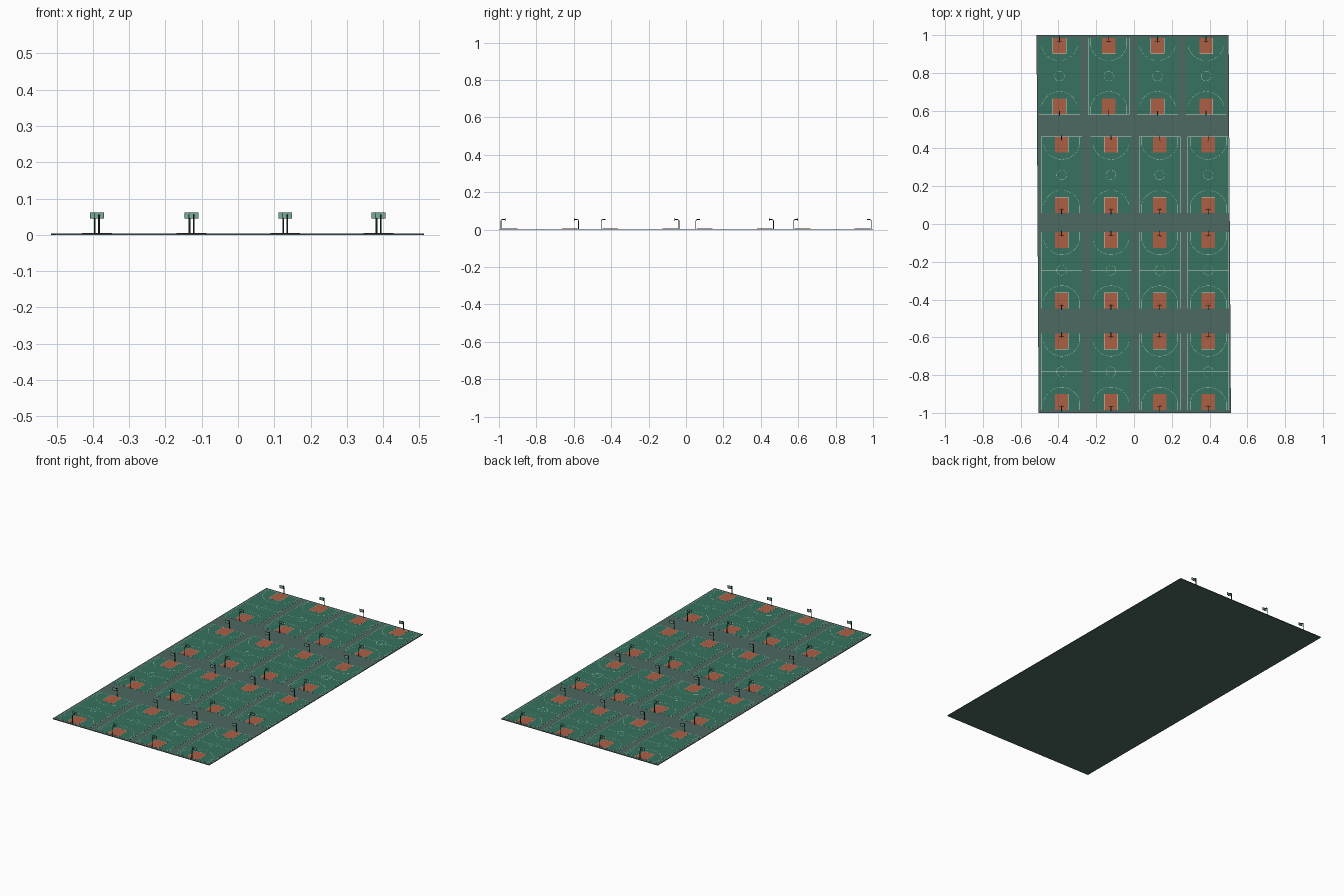
import bpy, bmesh
from math import pi, sin, cos, sqrt
from mathutils import Matrix

if "Cube" in bpy.data.objects:
    bpy.data.objects.remove(bpy.data.objects["Cube"])

M = 0.01446            # one metre in model units
TOP = 0.004            # top of the ground slab
PLATE = 0.0005         # thickness of the painted surfaces
HALF_L, HALF_W = 14 * M, 7.5 * M
BOARD_Y = HALF_L - 1.2 * M
RIM_Y = HALF_L - 1.575 * M
POST_Y = HALF_L + 0.005


def material(name, rgb):
    m = bpy.data.materials.new(name)
    m.diffuse_color = (*rgb, 1)
    m.use_nodes = True
    m.node_tree.nodes["Principled BSDF"].inputs["Base Color"].default_value = m.diffuse_color
    return m


asphalt = material("asphalt", (0.075, 0.14, 0.12))
green = material("court_green", (0.037, 0.17, 0.115))
red = material("key_red", (0.42, 0.115, 0.06))
white = material("line_white", (0.6, 0.75, 0.65))
dark = material("post_dark", (0.015, 0.05, 0.04))
glass = material("board_green", (0.2, 0.42, 0.33))


def to_mesh(bm, name, mat):
    me = bpy.data.meshes.new(name)
    bm.to_mesh(me)
    bm.free()
    me.materials.append(mat)
    return me


def boxes(name, mat, items):
    bm = bmesh.new()
    for loc, size in items:
        bmesh.ops.create_cube(bm, size=1, matrix=Matrix.Translation(loc) @ Matrix.Diagonal((*size, 1)))
    return to_mesh(bm, name, mat)


def ribbon(bm, pts, z, closed=False, w=0.0011):
    # flat painted line along a path
    n = len(pts)
    sides = []
    for i, (x, y) in enumerate(pts):
        a = pts[i - 1] if (i or closed) else pts[i]
        b = pts[(i + 1) % n] if (i < n - 1 or closed) else pts[i]
        dx, dy = b[0] - a[0], b[1] - a[1]
        d = sqrt(dx * dx + dy * dy)
        ox, oy = -dy / d * w / 2, dx / d * w / 2
        sides.append((bm.verts.new((x - ox, y - oy, z)), bm.verts.new((x + ox, y + oy, z))))
    for i in range(n if closed else n - 1):
        (a, b), (c, d) = sides[i], sides[(i + 1) % n]
        bm.faces.new((a, c, d, b))


def place(name, data, loc, turn=0):
    o = bpy.data.objects.new(name, data)
    o.location = loc
    o.rotation_euler.z = turn
    bpy.context.collection.objects.link(o)


# ground slab, very slightly skewed in plan
bm = bmesh.new()
face = bm.faces.new([bm.verts.new((x, y, 0)) for x, y in
                     ((-0.505, -1), (0.513, -1), (0.501, 1), (-0.516, 1))])
ext = bmesh.ops.extrude_face_region(bm, geom=[face])
bmesh.ops.translate(bm, vec=(0, 0, TOP), verts=[v for v in ext["geom"] if isinstance(v, bmesh.types.BMVert)])
bmesh.ops.recalc_face_normals(bm, faces=bm.faces)
place("ground_slab", to_mesh(bm, "ground_slab", asphalt), (0, 0, 0))

# court surface and the two painted keys
KEY_L, KEY_W = 5.8 * M, 4.9 * M
surface = boxes("court_surface", green, [((0, 0, PLATE / 2), (2 * HALF_W, 2 * HALF_L, PLATE))])
keys = boxes("court_keys", red, [((0, s * (HALF_L - KEY_L / 2), PLATE), (KEY_W, KEY_L, PLATE))
                                 for s in (-1, 1)])

# court markings
bm = bmesh.new()
z = PLATE * 1.9
for s in (-1, 1):
    ribbon(bm, [(-HALF_W, s * HALF_L), (HALF_W, s * HALF_L)], z)
    ribbon(bm, [(s * HALF_W, -HALF_L), (s * HALF_W, HALF_L)], z)
    R, X = 6.75 * M, 6.6 * M
    drop = sqrt(R * R - X * X)
    a0 = 0.2113
    arc = [(R * cos(a0 + (pi - 2 * a0) * i / 32), s * (RIM_Y - R * sin(a0 + (pi - 2 * a0) * i / 32)))
           for i in range(33)]
    path = [(X, s * HALF_L)] + arc + [(-X, s * HALF_L)]
    ribbon(bm, path if s < 0 else path[::-1], z)
    for e in (-1, 1):
        ribbon(bm, [(e * KEY_W / 2, s * HALF_L), (e * KEY_W / 2, s * (HALF_L - KEY_L))], z + PLATE)
    ribbon(bm, [(-KEY_W / 2, s * (HALF_L - KEY_L)), (KEY_W / 2, s * (HALF_L - KEY_L))], z + PLATE)
ribbon(bm, [(-HALF_W, 0), (HALF_W, 0)], z)
ribbon(bm, [(1.8 * M * cos(i * pi / 16), 1.8 * M * sin(i * pi / 16)) for i in range(32)], z, True)
for f in bm.faces:
    f.normal_update()
    if f.normal.z < 0:
        f.normal_flip()
markings = to_mesh(bm, "court_markings", white)


def tube(name, pts, radius, mat, cyclic=False):
    c = bpy.data.curves.new(name, "CURVE")
    c.dimensions = "3D"
    c.bevel_depth, c.bevel_resolution, c.use_fill_caps = radius, 1, True
    sp = c.splines.new("POLY")
    sp.points.add(len(pts) - 1)
    for p, co in zip(sp.points, pts):
        p.co = (*co, 1)
    sp.use_cyclic_u = cyclic
    c.materials.append(mat)
    return c


# hoop parts, post at the far (+y) end of the court, arm reaching inward
post = tube("hoop_post", [(0, POST_Y, 0), (0, POST_Y, 0.043), (0, POST_Y - 0.003, 0.048),
                          (0, POST_Y - 0.008, 0.0505), (0, BOARD_Y, 0.0505)], 0.0023, dark)
BZ, BW, BH = 0.0497, 1.8 * M, 1.05 * M
board = boxes("backboard", glass, [((0, BOARD_Y, BZ), (BW, 0.001, BH))])
frame = boxes("backboard_frame", dark,
              [((0, BOARD_Y, BZ + s * BH / 2), (BW + 0.001, 0.0016, 0.001)) for s in (-1, 1)] +
              [((s * BW / 2, BOARD_Y, BZ), (0.001, 0.0016, BH)) for s in (-1, 1)])
RR = 0.0034
rim = tube("hoop_rim", [(RR * cos(i * pi / 8), RIM_Y + RR * sin(i * pi / 8), 0.0443)
                        for i in range(16)], 0.0004, red, True)
bracket = boxes("rim_bracket", red, [((0, (BOARD_Y + RIM_Y + RR) / 2, 0.0443),
                                      (0.002, BOARD_Y - RIM_Y - RR, 0.001))])

# sixteen courts in a four by four grid
rows = [(0.783, -0.0115), (0.26, 0), (-0.245, 0), (-0.782, 0)]
for y, shift in rows:
    for x in (-0.383, -0.122, 0.136, 0.393):
        loc = (x + shift, y, TOP)
        place("court_surface", surface, loc)
        place("court_keys", keys, loc)
        place("court_markings", markings, loc)
        for turn in (0, pi):
            for part in (post, board, frame, rim, bracket):
                place(part.name, part, loc, turn)
